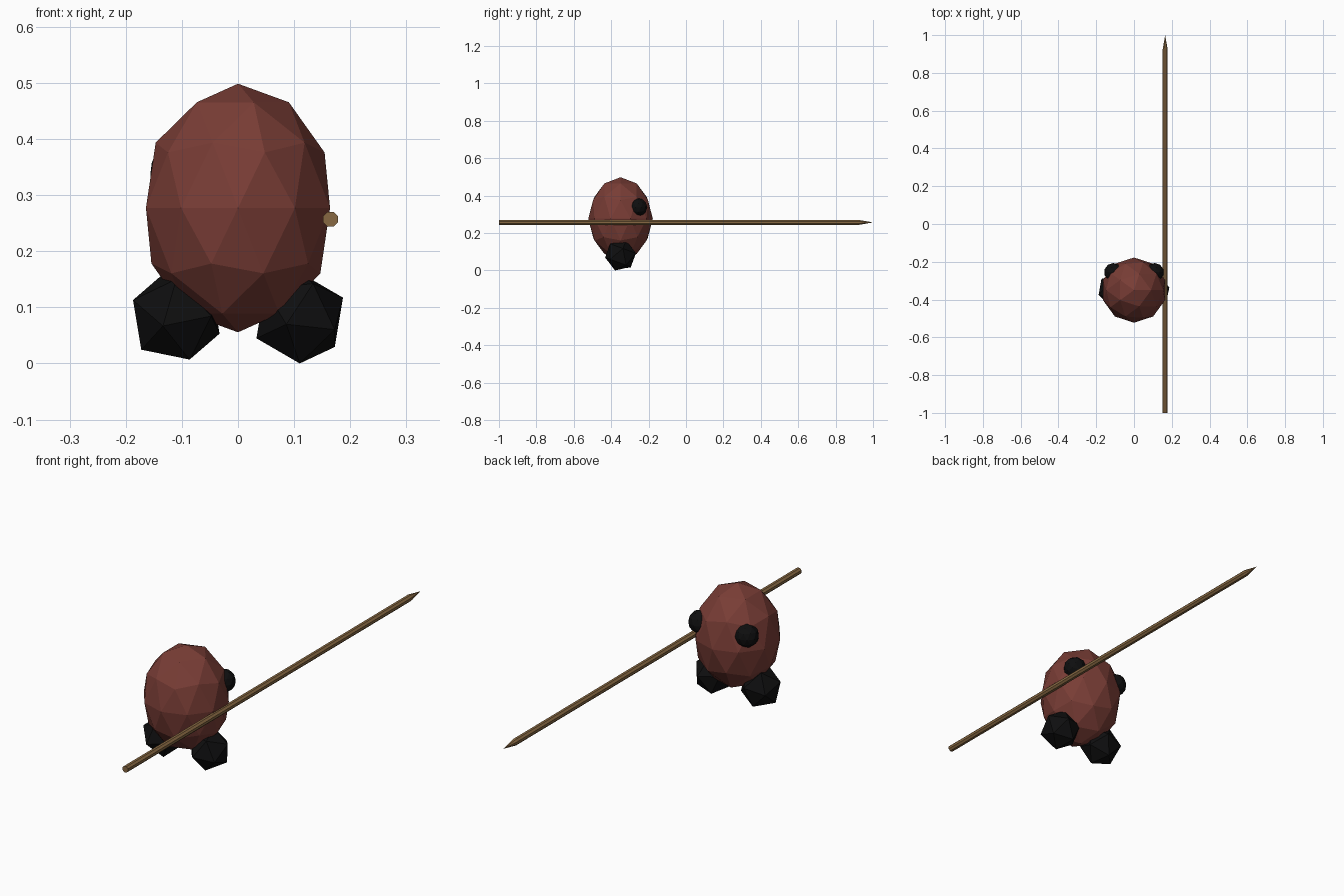
import bpy, bmesh, math
from mathutils import Matrix

if "Cube" in bpy.data.objects:
    bpy.data.objects.remove(bpy.data.objects["Cube"])


def material(name, rgb):
    m = bpy.data.materials.new(name)
    m.diffuse_color = (*rgb, 1)
    m.use_nodes = True
    m.node_tree.nodes["Principled BSDF"].inputs["Base Color"].default_value = m.diffuse_color
    return m


RED_BROWN = material("red_brown", (0.19, 0.046, 0.036))
BLACK = material("black", (0.0045, 0.0045, 0.0048))
WOOD = material("wood_brown", (0.245, 0.14, 0.055))


def finish(bm, name, mat):
    bmesh.ops.recalc_face_normals(bm, faces=bm.faces)
    mesh = bpy.data.meshes.new(name)
    bm.to_mesh(mesh)
    bm.free()
    mesh.materials.append(mat)
    ob = bpy.data.objects.new(name, mesh)
    bpy.context.collection.objects.link(ob)
    return ob


def ball(name, mat, subdivisions, centre, radii, tilt=0, flip=1):
    """Faceted ball, tilted about x and optionally mirrored in x."""
    bm = bmesh.new()
    bmesh.ops.create_icosphere(bm, subdivisions=subdivisions, radius=1)
    bm.transform(Matrix.Translation(centre)
                 @ Matrix.Rotation(math.radians(tilt), 4, 'X')
                 @ Matrix.Diagonal((radii[0] * flip, radii[1], radii[2], 1)))
    return finish(bm, name, mat)


# Egg-shaped body
ball("body", RED_BROWN, 2, (0, -0.35, 0.277), (0.1725, 0.1725, 0.2215))

# Feet: coarse balls, each tilted its own way
ball("right_foot", BLACK, 1, (0.11, -0.35, 0.081), (0.0862,) * 3, tilt=-20)
ball("left_foot", BLACK, 1, (-0.11, -0.35, 0.083), (0.0862,) * 3, tilt=39, flip=-1)

# Eyes, half sunk in the body
for side, name in ((1, "right_eye"), (-1, "left_eye")):
    ball(name, BLACK, 2, (side * 0.11, -0.255, 0.338), (0.0485,) * 3, flip=side)

# Spear: eight-sided shaft with a sharpened end
bm = bmesh.new()
rings = []
for y, r in ((-1, 0.0142), (0.925, 0.0142)):
    rings.append([bm.verts.new((0.165 + r * math.cos(a), y, 0.257 + r * math.sin(a)))
                  for a in (math.tau * (i + 0.5) / 8 for i in range(8))])
tip = bm.verts.new((0.165, 1, 0.257))
bm.faces.new(rings[0])
for i in range(8):
    j = (i + 1) % 8
    bm.faces.new((rings[0][i], rings[0][j], rings[1][j], rings[1][i]))
    bm.faces.new((rings[1][i], rings[1][j], tip))
finish(bm, "spear", WOOD)
